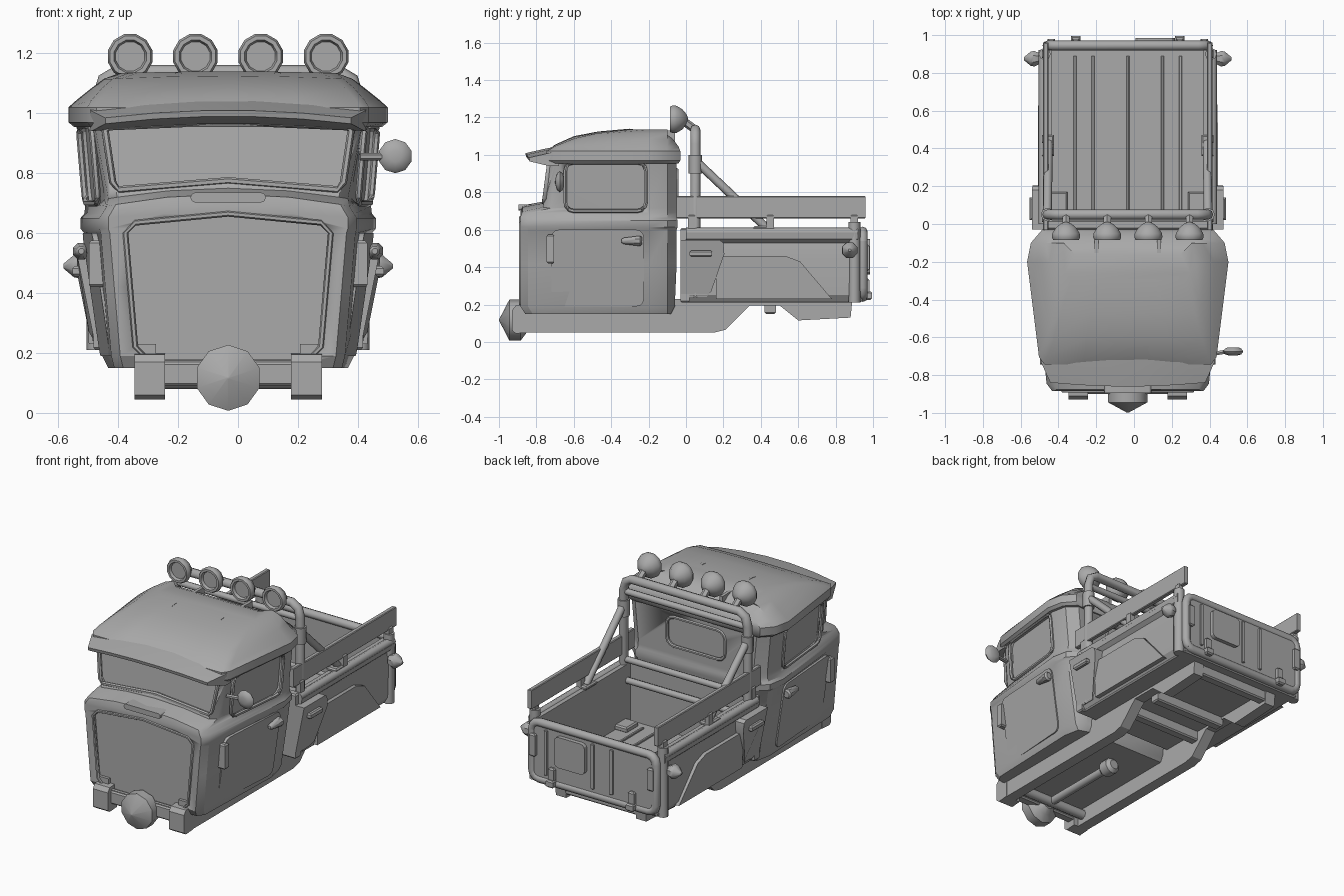
import bpy, bmesh, math
from mathutils import Vector

if "Cube" in bpy.data.objects:
    bpy.data.objects.remove(bpy.data.objects["Cube"])

CX = -0.033  # body centre line
GREY = (0.4, 0.4, 0.4, 1)
mat = bpy.data.materials.new("plain_grey")
mat.use_nodes = True
mat.diffuse_color = GREY
mat.node_tree.nodes["Principled BSDF"].inputs["Base Color"].default_value = GREY


def finish(name, bm, angle=35):
    bmesh.ops.recalc_face_normals(bm, faces=bm.faces)
    me = bpy.data.meshes.new(name)
    bm.to_mesh(me)
    bm.free()
    me.materials.append(mat)
    ob = bpy.data.objects.new(name, me)
    bpy.context.collection.objects.link(ob)
    ob.location.x = CX
    bpy.ops.object.select_all(action='DESELECT')
    ob.select_set(True)
    bpy.context.view_layer.objects.active = ob
    bpy.ops.object.shade_smooth_by_angle(angle=math.radians(angle))
    return ob


def add_loft(bm, rings):
    rows = [[bm.verts.new(p) for p in r] for r in rings]
    n = len(rows[0])
    for a, b in zip(rows, rows[1:]):
        for i in range(n):
            bm.faces.new((a[i], a[(i + 1) % n], b[(i + 1) % n], b[i]))
    bm.faces.new(rows[0])
    bm.faces.new(rows[-1])


def loft(name, rings, angle=35, mirror=False):
    bm = bmesh.new()
    add_loft(bm, rings)
    if mirror:
        add_loft(bm, [[(-x, y, z) for x, y, z in r] for r in rings])
    return finish(name, bm, angle)


def prism(name, pts, lo, hi, axis='x', mirror=False):
    """Outline pushed along an axis; the end depths may follow a slope."""
    def ring(d):
        out = []
        for a, b in pts:
            v = d(a, b) if callable(d) else d
            out.append({'x': (v, a, b), 'y': (a, v, b), 'z': (a, b, v)}[axis])
        return out
    return loft(name, [ring(lo), ring(hi)], 30, mirror)


def rrect(a0, b0, a1, b1, r=0.03):
    pts = []
    for k, (a, b) in enumerate([(a1 - r, b1 - r), (a0 + r, b1 - r), (a0 + r, b0 + r), (a1 - r, b0 + r)]):
        for j in range(4):
            t = math.pi / 2 * (k + j / 3)
            pts.append((a + r * math.cos(t), b + r * math.sin(t)))
    return pts


def box(name, x0, x1, y0, y1, z0, z1, mirror=False, bevel=0.008):
    e = bevel
    rect = lambda i: [(x0 + i, y0 + i), (x1 - i, y0 + i), (x1 - i, y1 - i), (x0 + i, y1 - i)]
    rings = [[(x, y, z) for x, y in rect(i)] for i, z in ((e, z0), (0, z0 + e), (0, z1 - e), (e, z1))]
    return loft(name, rings, 30, mirror)


def tube(name, path, r, n=8, mirror=False, closed=False):
    path = [Vector(p) for p in path]
    bm = bmesh.new()
    for s in ((1, -1) if mirror else (1,)):
        pp = [Vector((p.x * s, p.y, p.z)) for p in path]
        m, rings = len(pp), []
        for i, p in enumerate(pp):
            a = pp[i - 1] if (i or closed) else p
            b = pp[(i + 1) % m] if (i < m - 1 or closed) else p
            t = (b - a).normalized()
            ref = Vector((0, 1, 0)) if abs(t.y) < 0.6 else Vector((1, 0, 0))
            u = t.cross(ref).normalized()
            v = t.cross(u)
            rings.append([p + r * (u * math.cos(k * math.tau / n) + v * math.sin(k * math.tau / n)) for k in range(n)])
        add_loft(bm, rings + ([rings[0]] if closed else []))
    return finish(name, bm, 50)


def lathe(name, profile, loc, axis='y', n=10, mirror=False):
    """Profile of (distance along axis, radius)."""
    rings = []
    for d, r in profile:
        ring = []
        for k in range(n):
            c, s = r * math.cos((k + .5) * math.tau / n), r * math.sin((k + .5) * math.tau / n)
            ring.append(Vector(loc) + Vector((c, d, s) if axis == 'y' else (d, c, s)))
        rings.append(ring)
    return loft(name, rings, 40, mirror)


def cut(target, cutter):
    mod = target.modifiers.new("cut", 'BOOLEAN')
    mod.operation, mod.object, mod.solver = 'DIFFERENCE', cutter, 'EXACT'
    bpy.context.view_layer.objects.active = target
    bpy.ops.object.modifier_apply(modifier=mod.name)
    bpy.data.objects.remove(cutter)


# Cab body and roof, lofted from plan sections
def section(z, wf, yf, wm, yb, arch=0):
    half = [(0, yf), (wf * .5, yf), (wf - .03, yf), (wf, yf + .04), (wm, -.2), (wm - .02, -.1), (wm - .08, yb), (0, yb)]
    full = half + [(-x, y) for x, y in reversed(half[1:-1])]
    return [(x, y, z + (arch * (1 - (x / wf) ** 2) if y == yf else 0)) for x, y in full]


cab = loft("cab_body", [section(*s) for s in (
    (.15, .38, -.86, .40, -.08), (.19, .39, -.885, .42, -.06), (.42, .41, -.885, .455, -.05),
    (.60, .425, -.885, .48, -.05), (.615, .43, -.885, .493, -.045), (.65, .43, -.885, .493, -.045, .02),
    (.665, .42, -.885, .48, -.05, .03), (.69, .405, -.875, .477, -.05, .04), (.715, .40, -.765, .475, -.05, .035),
    (.98, .45, -.73, .50, -.05))], 32)
roof = loft("cab_roof", [section(*s) for s in (
    (.955, .46, -.735, .515, -.04), (.97, .47, -.745, .533, -.03), (1.02, .47, -.745, .533, -.03),
    (1.045, .455, -.70, .505, -.04, .01), (1.085, .42, -.60, .455, -.07, .015), (1.115, .385, -.47, .415, -.11, .01),
    (1.135, .33, -.30, .36, -.16, .005))], 40)

# Sun visor over the windscreen
loft("sun_visor", [[((.46 if y > -.8 else .41) * t, y + .02 * t * t, z - .025 * t * t) for y, z in
     ((-.70, 1.045), (-.75, 1.035), (-.86, 1.01), (-.855, .99), (-.75, .965), (-.70, .965))]
     for t in (-1, -.6, -.2, .2, .6, 1)])

# Windscreen, grille opening, rear window and door windows
screen = [(-.365, .745), (0, .775), (.365, .745), (.385, .77), (.41, .94), (.395, .955), (0, .972), (-.395, .955), (-.41, .94), (-.385, .77)]
grille = [(-.26, .17), (.26, .17), (.31, .22), (.343, .60), (.31, .635), (0, .665), (-.31, .635), (-.343, .60), (-.31, .22)]
door_glass = rrect(-.645, .70, -.215, .96, .045)
side_x = lambda y, z: .487 + .1 * (y + .22) + .085 * (z - .83)
front_y = lambda x, z: -.762 + .13 * (z - .73)
cut(cab, prism("cutter", screen, -.84, lambda x, z: front_y(x, z) + .025, 'y'))
cut(cab, prism("cutter", grille, -1, -.862, 'y'))
cut(cab, prism("cutter", rrect(-.2, .74, .2, .92, .05), -.07, .1, 'y'))
for s in (1, -1):
    cut(cab, prism("cutter", door_glass, lambda y, z: s * (side_x(y, z) - .022), s * .7))
tube("windscreen_frame", [(x, front_y(x, z), z) for x, z in screen], .012, 6, closed=True)
tube("grille_frame", [(x, -.883, z) for x, z in grille], .01, 6, closed=True)
tube("rear_window_frame", [(x, -.05, z) for x, z in rrect(-.2, .74, .2, .92, .05)], .01, 6, closed=True)
tube("door_window_frame", [(side_x(y, z), y, z) for y, z in door_glass], .011, 6, mirror=True, closed=True)

# Doors with hinges and handles
door_x = lambda y, z: .463 + .068 * (y + .2) + .145 * (z - .42)
prism("door_panel", rrect(-.72, .19, -.225, .60, .04), .36, door_x, mirror=True)
box("door_hinge", .41, .465, -.745, -.705, .42, .575, True)
lathe("door_handle", [(-.11, .01), (-.1, .018), (-.01, .03), (0, .02)], (.49, -.235, .54), n=8, mirror=True)
prism("hood_handle", rrect(-.125, .703, .125, .735, .014), -.895, -.80, 'y')

# Roof ribs
prism("roof_rib", [(-.60, 1.06), (-.60, 1.095), (-.35, 1.137), (-.06, 1.13), (-.06, 1.06)], .155, .175, mirror=True)

# Wing mirror, on one side only
tube("mirror_arm", [(.44, -.69, .855), (.55, -.67, .855)], .012, 6)
lathe("wing_mirror", [(-.022, .02), (-.015, .045), (0, .057), (.015, .045), (.022, .03)], (.558, -.675, .857))

# Chassis rails, front horns, cross members and running gear
prism("chassis_rail", [(-.88, .05), (.15, .05), (.21, .065), (.34, .195), (.50, .195), (.60, .115), (.88, .13),
                       (.89, .23), (-.88, .23)], .24, .31, mirror=True)
prism("front_horn", [(-.93, .06), (-.91, .045), (-.84, .05), (-.84, .2), (-.91, .195), (-.93, .17)], .21, .313, mirror=True)
box("front_cross_member", -.25, .25, -.90, -.84, .09, .17)
for y in (-.35, .2, .42, .82):
    box("cross_member", -.25, .25, y, y + .06, .15, .22)
lathe("front_differential", [(-.115, .004), (-.06, .11), (0, .11), (.03, .07), (.06, .04)], (0, -.884, .117))
tube("drive_shaft", [(0, -.85, .11), (0, -.25, .11)], .025)
lathe("shaft_joint", [(-.05, .03), (-.03, .05), (.03, .05), (.05, .03)], (0, -.27, .11))
tube("axle_tube", [(-.25, -.80, .11), (.25, -.80, .11)], .03)

# Cargo bed
box("bed_floor", -.43, .43, 0, .94, .21, .24)
for x in (-.28, -.185, 0, .185, .28):
    box("floor_rib", x - .008, x + .008, .07, .89, .23, .25, bevel=.003)
wall = [(.40, .60), (.455, .60), (.472, .58), (.468, .55), (.445, .53), (.455, .45), (.45, .25), (.43, .22), (.40, .22)]
loft("bed_side", [[(x, y, z) for x, z in wall] for y in (0, .92)], 30, True)
prism("bed_side_panel", [(.16, .23), (.78, .23), (.61, .43), (.53, .46), (.16, .46)], .43,
      lambda y, z: .465 + .05 * (z - .23), mirror=True)
box("bed_front_wall", -.45, .45, -.03, .02, .21, .61)
prism("front_locker", [(-.03, .24), (.11, .24), (.135, .27), (.205, .47), (.20, .53), (.18, .545), (-.03, .545)], .40,
      lambda y, z: .455 + .2 * (z - .22) - (.012 if z > .5 or z < .25 else 0), mirror=True)
box("locker_handle", .49, .52, .02, .14, .455, .49, True)
tube("bed_top_rail", [(.447, 0, .585), (.447, .92, .585)], .026, mirror=True)

# Side boards on short posts
box("side_board", .42, .448, -.05, .96, .66, .78, True, .004)
for y in (.03, .45, .9):
    box("board_post", .425, .455, y - .02, y + .02, .57, .68, True)

# Tailgate with frame, plate, latches and steps
box("tailgate", -.42, .42, .93, .96, .23, .59)
tube("tailgate_frame", [(x, .945, z) for x, z in rrect(-.425, .24, .425, .59, .05)], .026, closed=True)
tube("rear_post", [(.44, .90, .21), (.44, .90, .64)], .032, mirror=True)
prism("number_plate", rrect(.04, .36, .25, .55), .955, .985, 'y')
for x in (-.13, .0, .32):
    box("tailgate_rib", x - .01, x + .01, .955, .97, .28, .56, bevel=.004)
box("tailgate_latch", .385, .425, .95, .98, .38, .52, True)
box("rear_hook", .25, .30, .94, .995, .225, .27, True)
box("rear_hook_plate", .255, .295, .95, .98, .26, .34, True)
lathe("tail_lamp", [(0, .03), (.03, .045), (.05, .04), (.085, .008)], (.465, .875, .49), 'x', 8, True)

# Roll bar with braces
hoop = [(-.425, .05, .24), (-.425, .05, 1.06), (-.41, .05, 1.11), (-.37, .05, 1.135)]
tube("roll_bar", hoop + [(-x, y, z) for x, y, z in reversed(hoop)], .027)
for z in (1.05, .63, .5):
    tube("roll_cross_bar", [(-.425, .05, z), (.425, .05, z)], .02)
tube("roll_bar_sleeve", [(.425, .05, .90), (.425, .05, 1.0)], .036, mirror=True)
tube("roll_brace", [(.425, .06, .96), (.42, .43, .61)], .023, mirror=True)
box("brace_foot", .39, .455, .36, .47, .595, .62, True)
box("bed_corner_foot", .32, .41, .06, .17, .235, .27, True)

# Roof lamps
for x in (.109, .327):
    lathe("roof_lamp", [(-.068, .05), (-.085, .056), (-.085, .07), (-.07, .077), (-.05, .075), (-.02, .056),
                        (0, .032), (.01, .01)], (x, 0, 1.19), n=12, mirror=True)
    tube("lamp_bracket", [(x, -.02, 1.185), (x, .05, 1.135)], .022, 6, mirror=True)
